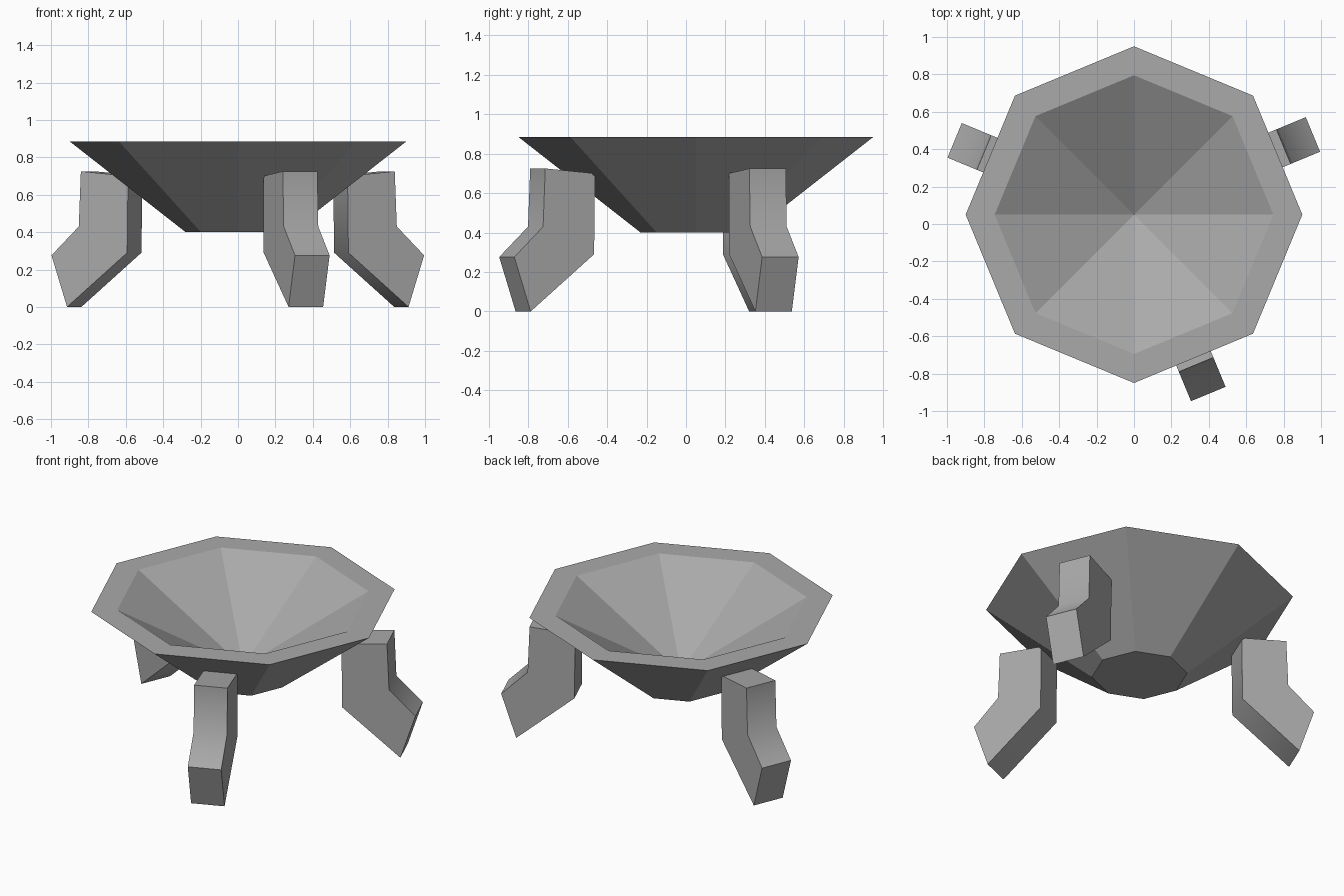
import bpy, bmesh, math
from mathutils import Vector

cube = bpy.data.objects.get("Cube")
if cube:
    bpy.data.objects.remove(cube, do_unlink=True)

# One stone grey for everything
stone = bpy.data.materials.new("stone_grey")
stone.use_nodes = True
GREY = (0.4, 0.4, 0.4, 1)
stone.diffuse_color = GREY
stone.node_tree.nodes["Principled BSDF"].inputs["Base Color"].default_value = GREY

CENTRE = Vector((0, 0.05, 0))
SIDES = 8


def finish(name, bm):
    """Turn a bmesh into a named object with the stone material."""
    bmesh.ops.recalc_face_normals(bm, faces=bm.faces)
    mesh = bpy.data.meshes.new(name)
    bm.to_mesh(mesh)
    bm.free()
    mesh.materials.append(stone)
    obj = bpy.data.objects.new(name, mesh)
    bpy.context.collection.objects.link(obj)
    return obj


# Bowl: octagonal rings from base to rim, then a hollow running to a point
def build_bowl():
    bm = bmesh.new()
    rings = []
    for radius, z in [(0.28, 0.4), (0.9, 0.885), (0.745, 0.885)]:
        angles = [math.tau * i / SIDES for i in range(SIDES)]
        rings.append([bm.verts.new(CENTRE + Vector((radius * math.cos(a), radius * math.sin(a), z)))
                      for a in angles])
    bm.faces.new(rings[0])
    apex = bm.verts.new(CENTRE + Vector((0, 0, 0.46)))
    for i in range(SIDES):
        j = (i + 1) % SIDES
        for low, high in zip(rings, rings[1:]):
            bm.faces.new((low[i], low[j], high[j], high[i]))
        bm.faces.new((rings[-1][i], rings[-1][j], apex))
    finish("bowl", bm)


# Leg: side profile (distance from centre, height) extruded to its width
LEG_PROFILE = [(0.595, 0.7), (0.868, 0.725), (0.88, 0.43),
               (1.038, 0.276), (0.948, 0), (0.6, 0.29)]


def build_leg(name, degrees, shift=(0, 0)):
    a = math.radians(degrees)
    out = Vector((math.cos(a), math.sin(a), 0))
    side = Vector((-out.y, out.x, 0)) * 0.1
    base = CENTRE + out * shift[0] + side.normalized() * shift[1]
    bm = bmesh.new()
    face = bm.faces.new([bm.verts.new(base - side + out * r + Vector((0, 0, z)))
                         for r, z in LEG_PROFILE])
    grown = bmesh.ops.extrude_face_region(bm, geom=[face], use_keep_orig=True)
    verts = [v for v in grown["geom"] if isinstance(v, bmesh.types.BMVert)]
    bmesh.ops.translate(bm, verts=verts, vec=side * 2)
    obj = finish(name, bm)
    # Soft bend at the knee, crisp edges elsewhere
    bpy.ops.object.select_all(action='DESELECT')
    obj.select_set(True)
    bpy.context.view_layer.objects.active = obj
    bpy.ops.object.shade_smooth_by_angle(angle=math.radians(55))


build_bowl()
build_leg("front_leg", -67.5)
build_leg("back_left_leg", 22.5, (0.01, 0.03))
build_leg("back_right_leg", 157.5)
